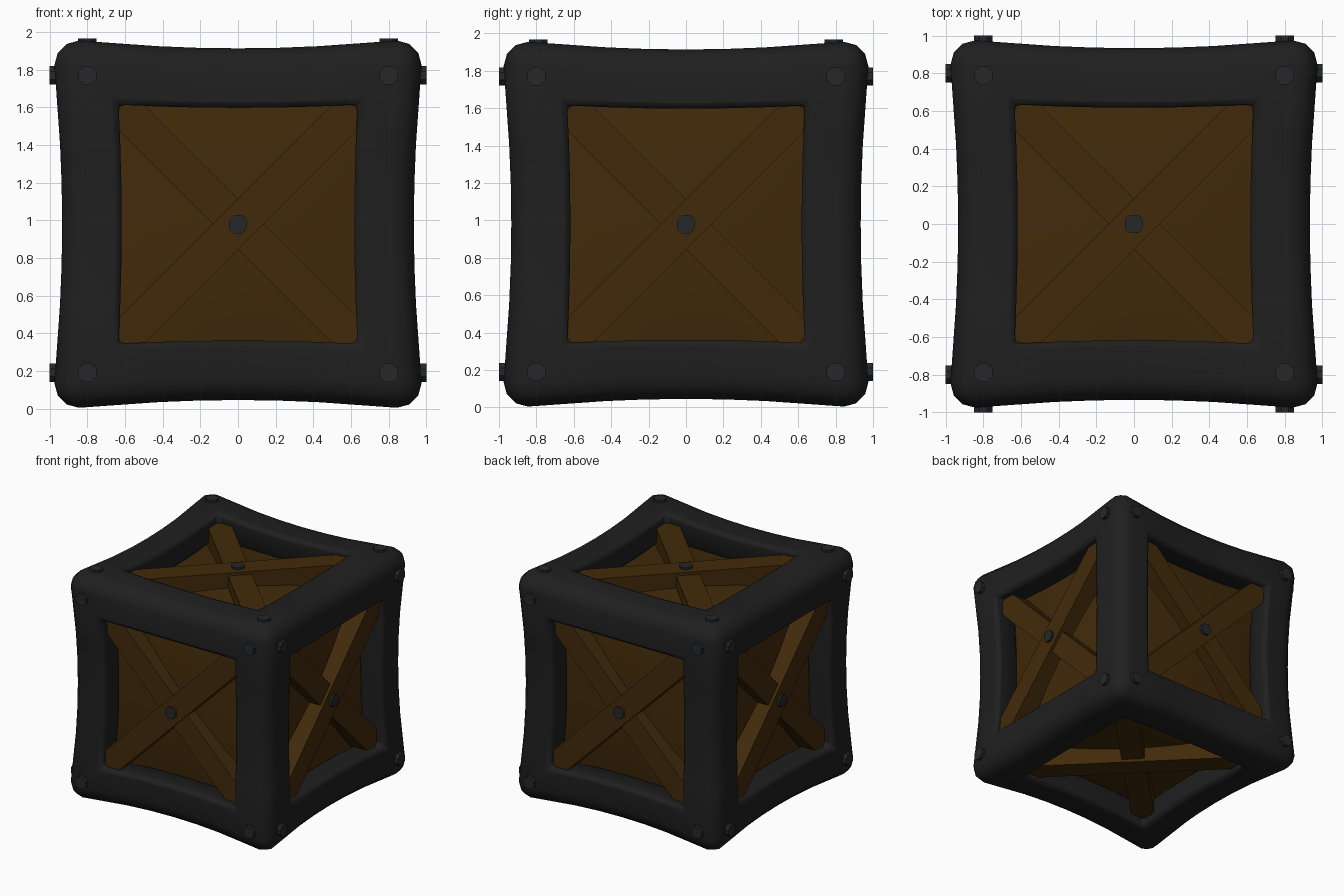
import bpy, bmesh
from math import pi, sqrt
from mathutils import Matrix, Vector

if "Cube" in bpy.data.objects:
    bpy.data.objects.remove(bpy.data.objects["Cube"], do_unlink=True)

MID = 0.98       # height of the crate's centre
HALF = 0.975     # half size of the frame
OPEN = 0.645     # half size of each opening
DEEP = 0.775     # where the straight inner walls of the openings end
ROUND = 0.13     # rounding of the outer edges


def material(name, rgb):
    m = bpy.data.materials.new(name)
    m.use_nodes = True
    m.diffuse_color = (*rgb, 1)
    m.node_tree.nodes["Principled BSDF"].inputs["Base Color"].default_value = (*rgb, 1)
    return m


IRON = material("dark iron", (0.014, 0.014, 0.014))
BOLT = material("bolt steel", (0.018, 0.020, 0.022))
WOOD = material("brown wood", (0.053, 0.023, 0.003))


def finish(bm, name, mat):
    bmesh.ops.recalc_face_normals(bm, faces=bm.faces)
    me = bpy.data.meshes.new(name)
    bm.to_mesh(me)
    bm.free()
    me.materials.append(mat)
    ob = bpy.data.objects.new(name, me)
    ob.location.z = MID
    bpy.context.collection.objects.link(ob)
    return ob


def smooth(ob, angle):
    bpy.ops.object.select_all(action='DESELECT')
    ob.select_set(True)
    bpy.context.view_layer.objects.active = ob
    bpy.ops.object.shade_smooth_by_angle(angle=angle)


def slice_all(bm, cuts):
    for axis in range(3):
        for c in cuts:
            normal = Vector((0, 0, 0))
            normal[axis] = 1
            bmesh.ops.bisect_plane(bm, geom=bm.verts[:] + bm.edges[:] + bm.faces[:],
                                   plane_co=normal * c, plane_no=normal, dist=1e-5)


def pinch(bm, amount, reach):
    # pull the middle of every beam towards the centre
    for v in bm.verts:
        f = [max(0, 1 - (c / reach) ** 2) for c in v.co]
        v.co = Vector([v.co[i] * (1 - amount * max(f[i - 1], f[i - 2])) for i in range(3)])


# Iron frame, outside: rounded box with six square openings
bm = bmesh.new()
bmesh.ops.create_cube(bm, size=2 * HALF)
bmesh.ops.bevel(bm, geom=bm.edges[:], offset=ROUND, segments=3, profile=0.5, affect='EDGES')
sides = sorted(bm.faces, key=lambda f: -f.calc_area())[:6]
bmesh.ops.inset_individual(bm, faces=sides, thickness=HALF - ROUND - OPEN, use_even_offset=True)
bmesh.ops.delete(bm, geom=sides, context='FACES')

# Iron frame, walls of the openings
rim = [e for e in bm.edges if e.is_boundary]
walls = bmesh.ops.extrude_edge_only(bm, edges=rim)["geom"]
for v in [g for g in walls if isinstance(g, bmesh.types.BMVert)]:
    v.co = Vector([max(-DEEP, min(DEEP, c)) for c in v.co])

# Iron frame, inside: chamfered box open on its six sides
signs = (-1, 1)
corners = [bm.verts.new([s * (DEEP if i == axis else OPEN) for i, s in enumerate((a, b, c))])
           for axis in range(3) for a in signs for b in signs for c in signs]
bmesh.ops.convex_hull(bm, input=corners)
caps = [f for f in bm.faces
        if any(all(abs(abs(v.co[i]) - DEEP) < 1e-4 and abs(v.co[i - 1]) < DEEP - 0.01
                   and abs(v.co[i - 2]) < DEEP - 0.01 for v in f.verts) for i in range(3))]
bmesh.ops.delete(bm, geom=caps, context='FACES')
bmesh.ops.remove_doubles(bm, verts=bm.verts, dist=1e-3)
slice_all(bm, (-0.43, -0.22, 0, 0.22, 0.43))
pinch(bm, 0.042, 0.82)
frame = finish(bm, "iron_frame", IRON)
lip = frame.modifiers.new("soft_lip", 'BEVEL')
lip.width = 0.03
lip.segments = 2
lip.angle_limit = pi / 3
smooth(frame, pi / 4)

# Wooden box inside, fuller at the middle of each side
bm = bmesh.new()
bmesh.ops.create_cube(bm, size=1.42)
slice_all(bm, (-0.53, -0.35, -0.18, 0, 0.18, 0.35, 0.53))
for v in bm.verts:
    inner = sorted(abs(c) / 0.71 for c in v.co)
    swell = (1 - inner[0] ** 2) * (1 - inner[1] ** 2)
    v.co *= 1 + 0.1 * swell
smooth(finish(bm, "wooden_box", WOOD), pi / 6)


def plank(name, turn, tilt, outer):
    thick = 0.16
    bm = bmesh.new()
    size = Matrix.Diagonal((2 * 0.62 * sqrt(2), thick, 0.19, 1))
    place = Matrix.Translation((0, -outer + thick / 2, 0)) @ Matrix.Rotation(tilt, 4, 'Y')
    bmesh.ops.create_cube(bm, size=1, matrix=turn @ place @ size)
    finish(bm, name, WOOD)


def bolt(name, turn, x, z, outer):
    deep = 0.07
    bm = bmesh.new()
    place = Matrix.Translation((x, -outer + deep / 2, z)) @ Matrix.Rotation(pi / 2, 4, 'X')
    bmesh.ops.create_cone(bm, cap_ends=True, segments=8, radius1=0.053, radius2=0.053,
                          depth=deep, matrix=turn @ place @ Matrix.Rotation(pi / 8, 4, 'Z'))
    finish(bm, name, BOLT)


# Crossed planks and bolts, laid out on the front and turned to every side
turns = {
    "front": Matrix.Identity(4),
    "left": Matrix.Rotation(pi / 2, 4, 'Z'),
    "back": Matrix.Rotation(pi, 4, 'Z'),
    "right": Matrix.Rotation(-pi / 2, 4, 'Z'),
    "top": Matrix.Rotation(-pi / 2, 4, 'X'),
    "bottom": Matrix.Rotation(pi / 2, 4, 'X'),
}
for side, turn in turns.items():
    plank(side + "_upper_plank", turn, -pi / 4, 0.905)
    plank(side + "_lower_plank", turn, pi / 4, 0.88)
    if side == "bottom":
        continue
    bolt(side + "_centre_bolt", turn, 0, 0, 0.925)
    for x in (-0.8, 0.8):
        for z in (-0.79, 0.79):
            bolt(side + "_corner_bolt", turn, x, z, 0.987 if side == "top" else 1.0)
